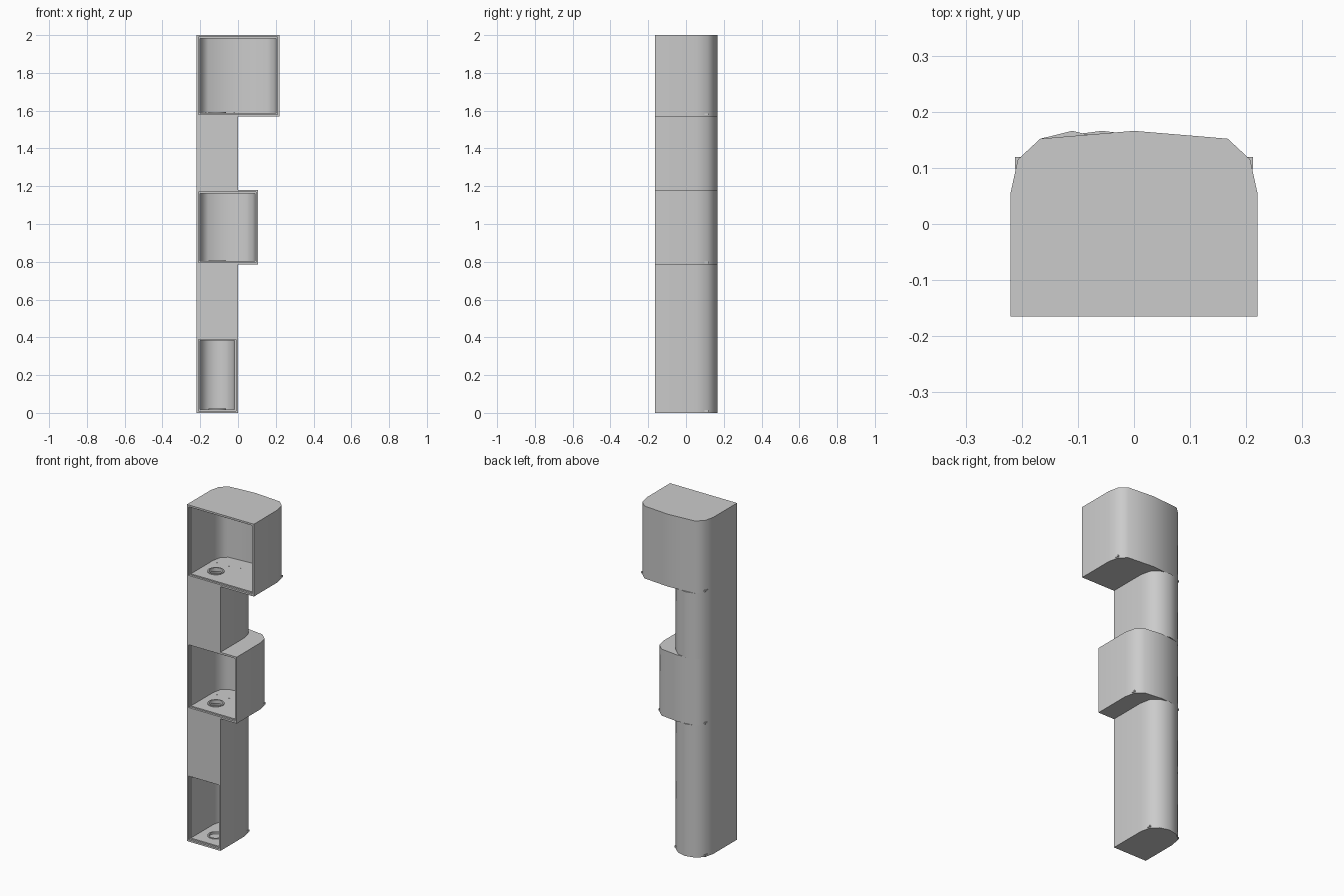
import bpy, bmesh
from math import radians

if "Cube" in bpy.data.objects:
    bpy.data.objects.remove(bpy.data.objects["Cube"])

FRONT, BACK = -0.165, 0.166
LEFT = -0.22
WALL, LIP = 0.018, 0.011


def profile(x0, x1, t=0.0, front=FRONT):
    """Plan outline with a faceted round back, inset by t."""
    half = [(x0 + t, front), (x0 + t, 0.055), (x0 + 0.013 + t * 0.9, 0.115 - t * 0.4),
            (x0 + 0.053 + t * 0.5, 0.152 - t * 0.9)]
    mid = [((x0 + x1) / 2, BACK - t)]
    return half + mid + [(x0 + x1 - x, y) for x, y in reversed(half)]


def prism(name, outline, z0, z1):
    bm = bmesh.new()
    base = bm.faces.new([bm.verts.new((x, y, z0)) for x, y in outline])
    top = bmesh.ops.extrude_face_region(bm, geom=[base])["geom"]
    bmesh.ops.translate(bm, vec=(0, 0, z1 - z0),
                        verts=[v for v in top if isinstance(v, bmesh.types.BMVert)])
    bmesh.ops.recalc_face_normals(bm, faces=bm.faces)
    mesh = bpy.data.meshes.new(name)
    bm.to_mesh(mesh)
    bm.free()
    obj = bpy.data.objects.new(name, mesh)
    bpy.context.collection.objects.link(obj)
    return obj


def rect(x0, x1, y0, y1):
    return [(x0, y0), (x1, y0), (x1, y1), (x0, y1)]


def cylinder(name, x, y, z, r, depth):
    bpy.ops.mesh.primitive_cylinder_add(vertices=32, radius=r, depth=depth, location=(x, y, z))
    obj = bpy.context.object
    obj.name = name
    return obj


def select(obj):
    bpy.ops.object.select_all(action='DESELECT')
    obj.select_set(True)
    bpy.context.view_layer.objects.active = obj


def cut(obj, cutter):
    cutter.hide_render = True
    mod = obj.modifiers.new("cut", 'BOOLEAN')
    mod.operation, mod.solver, mod.object = 'DIFFERENCE', 'EXACT', cutter
    select(obj)
    bpy.ops.object.modifier_apply(modifier=mod.name)
    bpy.data.objects.remove(cutter)


def smooth(obj):
    select(obj)
    bpy.ops.object.shade_smooth_by_angle(angle=radians(40))


def cabinet(name, x1, z0, z1, through):
    # Outer shell, main cavity and stepped front opening
    box = prism(name, profile(LEFT, x1), z0, z1)
    cut(box, prism("cavity", profile(LEFT, x1, WALL, -0.2), z0 + WALL, z1 - WALL))
    cut(box, prism("rebate", rect(LEFT + LIP, x1 - LIP, -0.2, FRONT + 0.012), z0 + LIP, z1 - LIP))
    # Cable hole into the duct below, or a blind recess in the lowest floor
    if through:
        cut(box, cylinder("hole", -0.11, -0.05, z0 + WALL / 2, 0.038, 0.08))
    else:
        cut(box, cylinder("recess", -0.11, -0.05, z0 + WALL, 0.038, 0.016))
    smooth(box)
    # Raised ring round the hole
    ring = cylinder(name + "_grommet", -0.11, -0.05, z0 + WALL + 0.001, 0.046, 0.006)
    cut(ring, cylinder("ring_cut", -0.11, -0.05, z0 + WALL, 0.038, 0.1))
    smooth(ring)
    # Locating pegs at both back corners
    for side, a, b in (("left", LEFT + 0.008, LEFT + 0.028), ("right", x1 - 0.028, x1 - 0.008)):
        prism(f"{name}_{side}_peg", rect(a, b, 0.098, 0.119), z0 + 0.006, z0 + 0.016)
    # Small floor screws
    if through:
        for x, y in ((-0.09, 0.045), (-0.02, 0.06), (-0.17, 0.045)):
            cylinder(name + "_floor_screw", x, y, z0 + WALL, 0.004, 0.003)


def column(name, z0, z1):
    # Hollow cable duct
    tube = prism(name, profile(LEFT, 0), z0, z1)
    cut(tube, prism("duct", profile(LEFT, 0, 0.012, FRONT + 0.012), z0 - 0.1, z1 + 0.1))
    smooth(tube)


cabinet("bottom_box", 0.0, 0.0, 0.4, False)
column("lower_column", 0.4, 0.785)
cabinet("middle_box", 0.107, 0.785, 1.18, True)
column("upper_column", 1.18, 1.57)
cabinet("top_box", 0.22, 1.57, 2.0, True)
